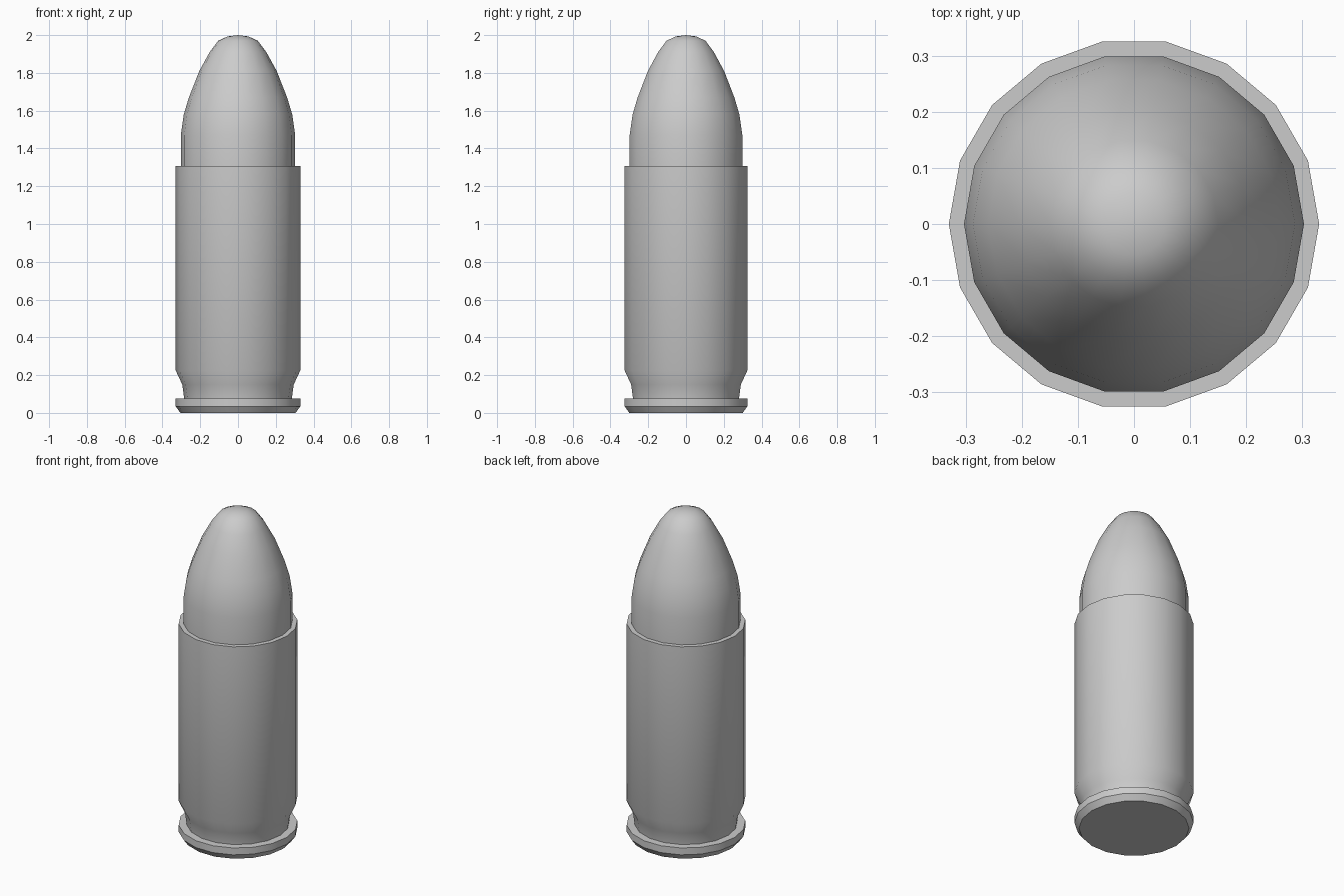
import bpy, bmesh, math

if "Cube" in bpy.data.objects:
    bpy.data.objects.remove(bpy.data.objects["Cube"])

SIDES = 18


def lathe(name, profile, smooth_angle=35):
    """Revolve an (r, z) profile around z; r = 0 gives a pole vertex."""
    bm = bmesh.new()
    rings = []
    for r, z in profile:
        if r == 0:
            rings.append([bm.verts.new((0, 0, z))] * SIDES)
        else:
            rings.append([bm.verts.new((r * math.cos(math.tau * i / SIDES),
                                        r * math.sin(math.tau * i / SIDES), z))
                          for i in range(SIDES)])
    for low, high in zip(rings, rings[1:]):
        for i in range(SIDES):
            j = (i + 1) % SIDES
            quad = [low[i], low[j], high[j], high[i]]
            bm.faces.new(list(dict.fromkeys(quad)))
    bmesh.ops.recalc_face_normals(bm, faces=bm.faces)
    mesh = bpy.data.meshes.new(name)
    bm.to_mesh(mesh)
    bm.free()
    obj = bpy.data.objects.new(name, mesh)
    bpy.context.collection.objects.link(obj)
    bpy.ops.object.select_all(action='DESELECT')
    obj.select_set(True)
    bpy.context.view_layer.objects.active = obj
    bpy.ops.object.shade_smooth_by_angle(angle=math.radians(smooth_angle))
    return obj


# Casing: flat base, bevelled rim, groove, straight wall and mouth lip
lathe("casing", [(0, 0), (0.305, 0), (0.33, 0.035), (0.33, 0.077),
                 (0.285, 0.077), (0.295, 0.15), (0.33, 0.225),
                 (0.33, 1.307), (0.303, 1.307)])

# Rounded tip rising out of the casing mouth
lathe("rounded_tip", [(0.303, 1.307), (0.303, 1.47), (0.287, 1.58),
                      (0.26, 1.67), (0.205, 1.81), (0.15, 1.91),
                      (0.105, 1.97), (0.055, 1.993), (0, 2.0)], 40)
